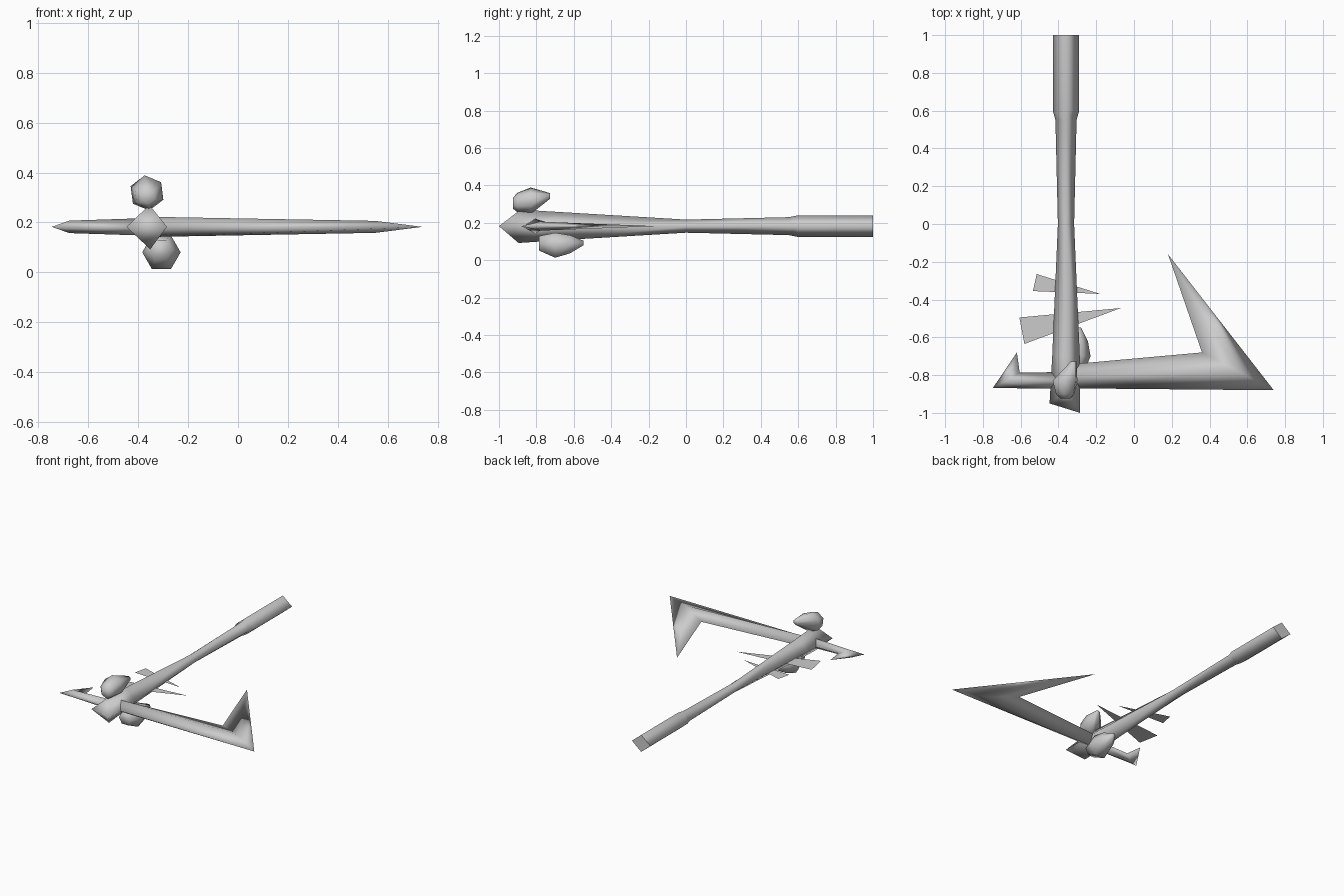
import bpy
import bmesh
from math import cos, sin, pi

cube = bpy.data.objects.get("Cube")
if cube:
    bpy.data.objects.remove(cube, do_unlink=True)

grey = bpy.data.materials.new("stone_grey")
grey.use_nodes = True
color = (0.6, 0.6, 0.6, 1)
grey.diffuse_color = color
grey.node_tree.nodes["Principled BSDF"].inputs["Base Color"].default_value = color

MID = 0.182   # height of the central plane


def finish(name, bm):
    mesh = bpy.data.meshes.new(name)
    bm.to_mesh(mesh)
    bm.free()
    mesh.materials.append(grey)
    obj = bpy.data.objects.new(name, mesh)
    bpy.context.collection.objects.link(obj)
    return obj


def loft(name, rings, flat_end=False):
    """Skin a row of rings; a ring of one point is a sharp tip."""
    bm = bmesh.new()
    rows = [[bm.verts.new(p) for p in ring] for ring in rings]
    for a, b in zip(rows, rows[1:]):
        n = max(len(a), len(b))
        for i in range(n):
            j = (i + 1) % n
            if len(b) == 1:
                bm.faces.new((a[i], a[j], b[0]))
            else:
                bm.faces.new((a[i], a[j], b[j], b[i]))
    caps = []
    for row in (rows[0], rows[-1]):
        if len(row) == 4:
            # fold the cap along the line joining the two side corners
            caps.append(bm.faces.new((row[0], row[1], row[3])))
            caps.append(bm.faces.new((row[1], row[2], row[3])))
        elif len(row) > 4:
            caps.append(bm.faces.new(row))
    bmesh.ops.recalc_face_normals(bm, faces=bm.faces)
    for f in bm.faces:
        f.smooth = True
    if flat_end:
        for f in caps[-2:]:
            for e in f.edges:
                e.smooth = False
    return finish(name, bm)


# Handle: diamond section, folded wedge at the head, thicker grip
def diamond(y, half_x, half_z, x=-0.36):
    return [(x, y, MID + half_z), (x - half_x, y, MID),
            (x, y, MID - half_z), (x + half_x, y, MID)]


head = [(-0.355, -0.885, 0.27), (-0.447, -0.95, MID),
        (-0.352, -0.895, 0.092), (-0.285, -1.0, MID)]
loft("handle", [head, diamond(-0.7, 0.073, 0.077), diamond(0, 0.043, 0.035),
                diamond(0.55, 0.056, 0.048), diamond(0.6, 0.07, 0.058),
                diamond(1.0, 0.07, 0.058)], flat_end=True)


# Hooked blades: arm, mitred corner, then a swept tip
def blade(name, root, corner, tip):
    def section(inner, outer, half_z):
        mx, my = (inner[0] + outer[0]) / 2, (inner[1] + outer[1]) / 2
        return [(mx, my, MID + half_z), (*inner, MID),
                (mx, my, MID - half_z), (*outer, MID)]
    loft(name, [section(*root), section(*corner), [(*tip, MID)]])


blade("large_blade", ((-0.33, -0.742), (-0.33, -0.87), 0.04),
      ((0.36, -0.68), (0.74, -0.88), 0.024), (0.18, -0.16))
blade("small_blade", ((-0.34, -0.783), (-0.34, -0.873), 0.036),
      ((-0.605, -0.787), (-0.747, -0.868), 0.025), (-0.62, -0.68))


# Rough stones above and below the head
def stone(name, rows, turn):
    rings = []
    for y, x, z, r in rows:
        rings.append([(x + r * cos(turn + i * pi / 3), y,
                       z + r * sin(turn + i * pi / 3)) for i in range(6)])
    loft(name, rings)


stone("upper_stone", [(-0.925, -0.362, 0.305, 0.03), (-0.9, -0.364, 0.308, 0.053),
                      (-0.83, -0.365, 0.318, 0.071), (-0.728, -0.32, 0.343, 0.016)], 1.7)
stone("lower_stone", [(-0.785, -0.31, 0.09, 0.045), (-0.7, -0.307, 0.08, 0.077),
                      (-0.62, -0.3, 0.085, 0.056), (-0.548, -0.295, 0.092, 0.014)], 0.0)


# Thin splinters through the handle, facing down
def splinter(name, points):
    bm = bmesh.new()
    face = bm.faces.new([bm.verts.new((x, y, MID)) for x, y in points])
    face.normal_update()
    if face.normal.z > 0:
        face.normal_flip()
    finish(name, bm)


splinter("rear_splinter", [(-0.535, -0.355), (-0.515, -0.265), (-0.18, -0.37)])
splinter("front_splinter", [(-0.58, -0.635), (-0.607, -0.495), (-0.07, -0.445)])
